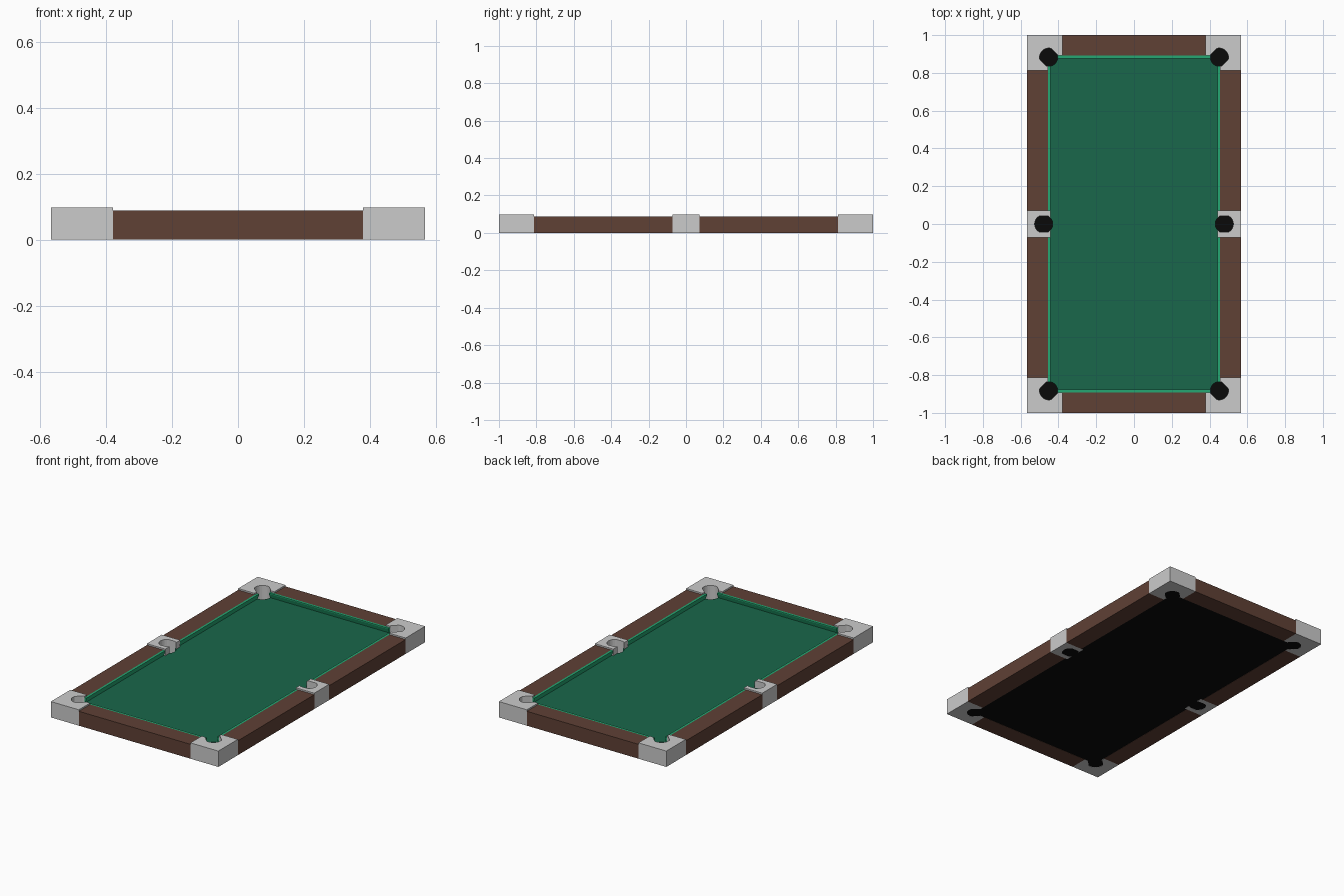
import bpy, bmesh, math
from mathutils import Vector

if "Cube" in bpy.data.objects:
    bpy.data.objects.remove(bpy.data.objects["Cube"])

HX, HY = 0.567, 1.0        # outer half size
IX, IY = 0.456, 0.891      # inner edge of the rails
NOSE = 0.014               # cushion overhang
BED, RAIL, CAP = 0.056, 0.088, 0.097


def material(name, rgb):
    m = bpy.data.materials.new(name)
    m.diffuse_color = (*rgb, 1)
    m.use_nodes = True
    m.node_tree.nodes["Principled BSDF"].inputs["Base Color"].default_value = m.diffuse_color
    return m


WOOD = material("wood", (0.115, 0.052, 0.036))
CLOTH = material("cloth", (0.010, 0.135, 0.070))
BRIGHT = material("cushion_cloth", (0.018, 0.39, 0.17))
BLACK = material("black", (0.003, 0.003, 0.003))


def prisms(name, pieces, mat=None):
    """Each piece is (outline of 3D points, extrusion vector); all join one object."""
    bm = bmesh.new()
    for outline, vec in pieces:
        face = bm.faces.new([bm.verts.new(p) for p in outline])
        ext = bmesh.ops.extrude_face_region(bm, geom=[face])
        top = [v for v in ext["geom"] if isinstance(v, bmesh.types.BMVert)]
        bmesh.ops.translate(bm, verts=top, vec=vec)
        if face.is_valid and len(face.link_loops if hasattr(face, "link_loops") else []) > 9999:
            bm.faces.remove(face)
    bmesh.ops.recalc_face_normals(bm, faces=bm.faces)
    me = bpy.data.meshes.new(name)
    bm.to_mesh(me)
    bm.free()
    ob = bpy.data.objects.new(name, me)
    bpy.context.collection.objects.link(ob)
    if mat:
        me.materials.append(mat)
    return ob


def slab(x0, x1, y0, y1, z0, z1):
    return [(x0, y0, z0), (x1, y0, z0), (x1, y1, z0), (x0, y1, z0)], (0, 0, z1 - z0)


def pocket_outline(cx, cy, angle, r=0.048, half=0.042):
    """Circle with flattened throat sides, pointing along angle."""
    pts = []
    for i in range(32):
        a = 2 * math.pi * (i + 0.5) / 32
        u, v = r * math.cos(a), r * math.sin(a)
        v = max(-half, min(half, v))
        pts.append((cx + u * math.cos(angle) - v * math.sin(angle),
                    cy + u * math.sin(angle) + v * math.cos(angle), -0.05))
    return pts, (0, 0, 0.25)


SIGNS = [(sx, sy) for sx in (-1, 1) for sy in (-1, 1)]

# Pocket cutter: four corners and two sides
holes = [pocket_outline(sx * 0.452, sy * 0.883, math.atan2(-sy, -sx)) for sx, sy in SIGNS]
holes += [pocket_outline(sx * 0.478, 0, 0) for sx in (-1, 1)]
cutter = prisms("pocket_cutter", holes)
cutter.hide_render = True


def cut(ob):
    mod = ob.modifiers.new("pockets", 'BOOLEAN')
    mod.operation = 'DIFFERENCE'
    mod.solver = 'EXACT'
    mod.object = cutter
    bpy.context.view_layer.objects.active = ob
    bpy.ops.object.modifier_apply(modifier=mod.name)


# Black base, seen through the pockets
prisms("base_panel", [slab(-HX + .004, HX - .004, -HY + .004, HY - .004, 0.001, 0.002)], BLACK)

# Playing surface
cut(prisms("bed", [slab(-IX, IX, -IY, IY, 0.003, BED)], CLOTH))

# Wooden rails
for sy, end in ((-1, "front"), (1, "back")):
    y = sorted((sy * IY, sy * HY))
    prisms(end + "_rail", [slab(-0.378, 0.378, *y, 0, RAIL)], WOOD)
for sx, sy in SIGNS:
    x, y = sorted((sx * IX, sx * HX)), sorted((sy * 0.072, sy * 0.812))
    prisms("side_rail", [slab(*x, *y, 0, RAIL)], WOOD)

# L-shaped corner caps
for sx, sy in SIGNS:
    shape = [(0.378, HY), (HX, HY), (HX, 0.812), (IX, 0.812), (IX, IY), (0.378, IY)]
    cut(prisms("corner_cap", [([(sx * x, sy * y, 0) for x, y in shape], (0, 0, CAP))]))

# Side pocket caps
for sx in (-1, 1):
    x = sorted((sx * (IX - NOSE), sx * HX))
    cut(prisms("side_cap", [slab(*x, -0.072, 0.072, 0, CAP)]))

# Undercut cushions: (inset, height) profile swept along each rail
profile = [(0, BED), (0, RAIL), (NOSE, RAIL), (NOSE, RAIL - 0.006), (0.004, BED)]
for sx, sy in SIGNS:
    pts = [(sx * (IX - d), sy * 0.072, z) for d, z in profile]
    cut(prisms("side_cushion", [(pts, (0, sy * (IY - 0.012 - 0.072), 0))], BRIGHT))
for sy in (-1, 1):
    pts = [(-IX + 0.012, sy * (IY - d), z) for d, z in profile]
    cut(prisms("end_cushion", [(pts, (2 * (IX - 0.012), 0, 0))], BRIGHT))

bpy.data.objects.remove(cutter)
